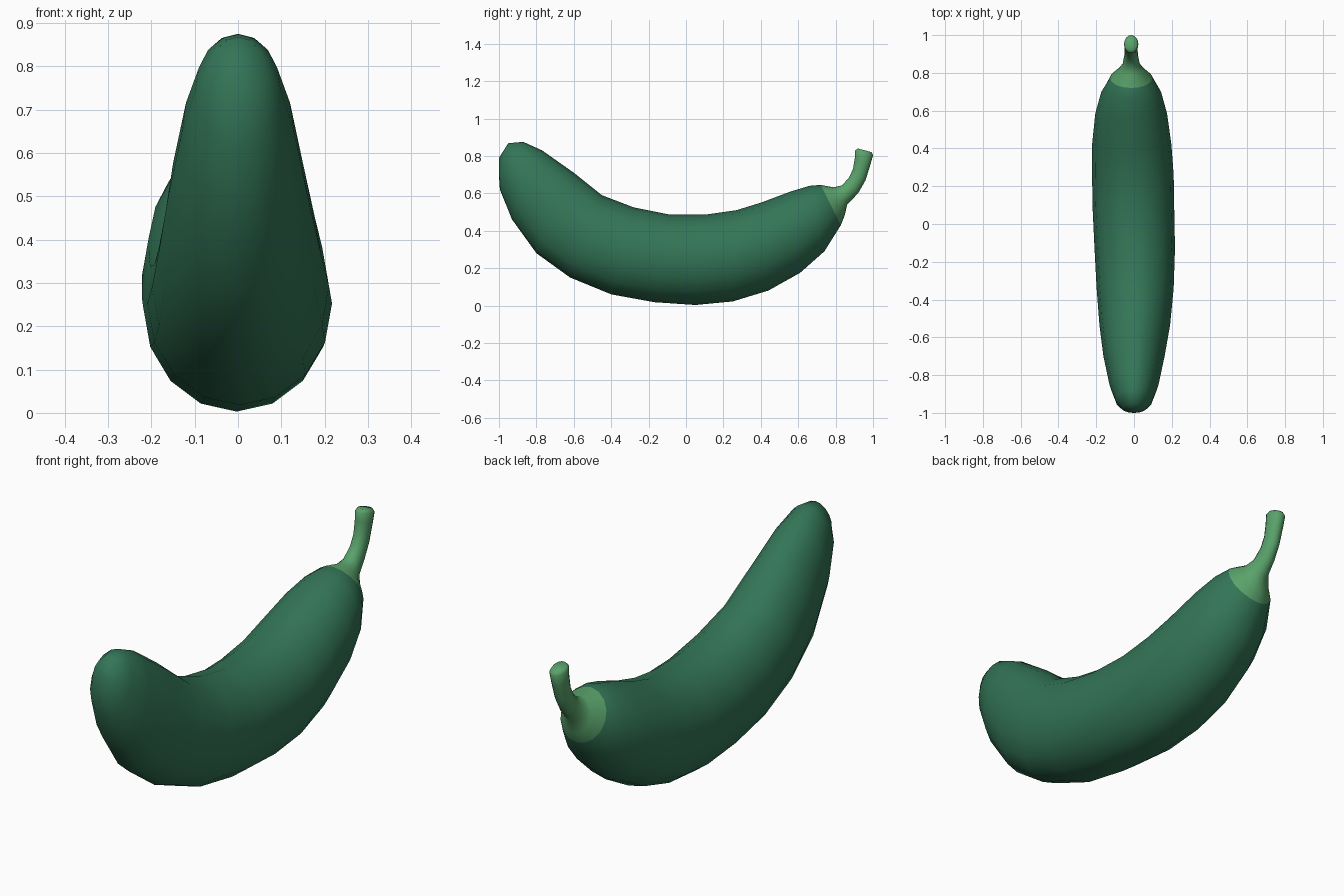
import bpy, bmesh, math

SIDES = 16
# Cross-sections from blossom tip to stem end:
# top y, top z, bottom y, bottom z, half width, centre x
body = [
    (-0.95, 0.868, -1.00, 0.69, 0.065, 0),
    (-0.87, 0.875, -0.995, 0.62, 0.098, 0),
    (-0.77, 0.83, -0.93, 0.46, 0.13, 0),
    (-0.60, 0.71, -0.80, 0.28, 0.162, 0),
    (-0.45, 0.59, -0.62, 0.15, 0.187, 0.004),
    (-0.28, 0.525, -0.40, 0.06, 0.204, 0.006),
    (-0.09, 0.487, -0.17, 0.018, 0.213, 0.004),
    (0.11, 0.487, 0.05, 0.003, 0.216, -0.003),
    (0.27, 0.51, 0.25, 0.022, 0.216, -0.006),
    (0.40, 0.55, 0.44, 0.08, 0.21, -0.012),
    (0.56, 0.61, 0.61, 0.175, 0.19, -0.015),
    (0.66, 0.64, 0.74, 0.29, 0.158, -0.015),
    (0.72, 0.645, 0.828, 0.43, 0.112, -0.015),
]
stem = [
    (0.79, 0.632, 0.848, 0.48, 0.066, -0.015),
    (0.835, 0.643, 0.862, 0.54, 0.045, -0.015),
    (0.872, 0.685, 0.92, 0.60, 0.036, -0.015),
    (0.893, 0.73, 0.96, 0.67, 0.034, -0.015),
    (0.903, 0.79, 0.985, 0.75, 0.036, -0.015),
    (0.904, 0.828, 1.00, 0.803, 0.038, -0.015),
    (0.918, 0.84, 0.992, 0.82, 0.028, -0.015),
]


def material(name, col):
    m = bpy.data.materials.new(name)
    m.diffuse_color = (*col, 1)
    return m


bm = bmesh.new()


def ring(ty, tz, by, bz, w, cx):
    cy, cz, hy, hz = (ty + by) / 2, (tz + bz) / 2, (ty - by) / 2, (tz - bz) / 2
    verts = []
    for i in range(SIDES):
        a = 2 * math.pi * i / SIDES
        c = math.cos(a)
        verts.append(bm.verts.new((cx + w * math.sin(a), cy + hy * c, cz + hz * c)))
    return verts


# Skin the sections; green cap and stem begin after the last body section
rings = [ring(*s) for s in body + stem]
for k in range(len(rings) - 1):
    for i in range(SIDES):
        j = (i + 1) % SIDES
        f = bm.faces.new((rings[k][i], rings[k][j], rings[k + 1][j], rings[k + 1][i]))
        f.material_index = int(k >= len(body) - 1)

# Rounded blossom tip and flat stem end
tip = bm.verts.new((0, -1.0, 0.79))
for i in range(SIDES):
    bm.faces.new((tip, rings[0][(i + 1) % SIDES], rings[0][i]))
bm.faces.new(rings[-1]).material_index = 1
bmesh.ops.recalc_face_normals(bm, faces=bm.faces)

mesh = bpy.data.meshes.new("vegetable")
bm.to_mesh(mesh)
bm.free()
mesh.materials.append(material("dark green skin", (0.033, 0.178, 0.094)))
mesh.materials.append(material("light green stem", (0.10, 0.36, 0.145)))
obj = bpy.data.objects.new("vegetable_body_and_stem", mesh)
bpy.context.collection.objects.link(obj)
bpy.context.view_layer.objects.active = obj
obj.select_set(True)
bpy.ops.object.shade_smooth_by_angle(angle=math.radians(60))
